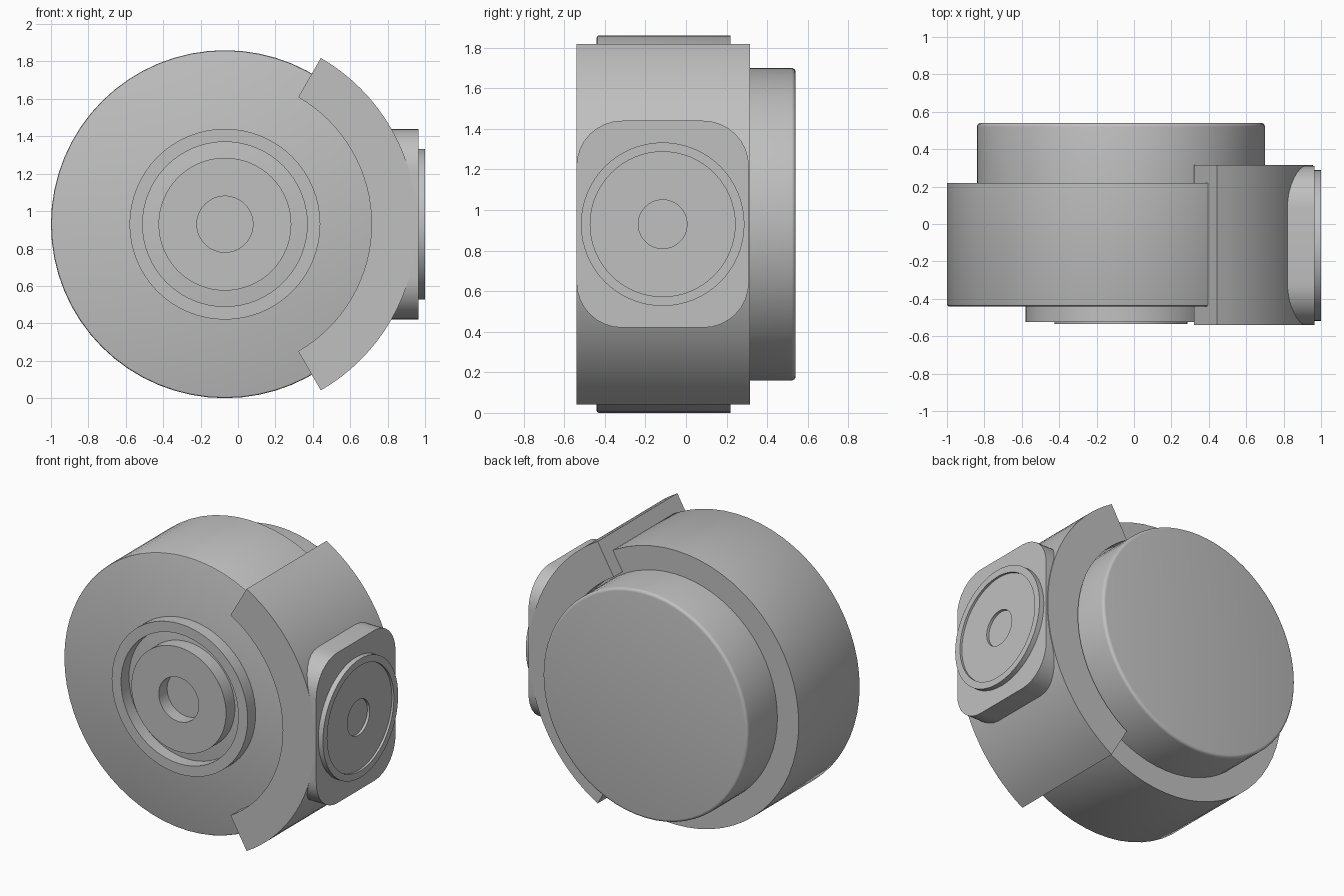
import bpy
import bmesh
from math import sin, cos, pi, radians
from mathutils import Matrix, Vector

cube = bpy.data.objects.get("Cube")
if cube:
    bpy.data.objects.remove(cube, do_unlink=True)

grey = bpy.data.materials.new("plain_grey")
grey.use_nodes = True
colour = (0.53, 0.53, 0.53, 1)
grey.diffuse_color = colour
grey.node_tree.nodes["Principled BSDF"].inputs["Base Color"].default_value = colour

CX, CZ = -0.07, 0.93      # drum axis
PAD_Y = -0.115            # side pad centre


def finish(name, bm):
    bmesh.ops.remove_doubles(bm, verts=bm.verts, dist=1e-5)
    bmesh.ops.recalc_face_normals(bm, faces=bm.faces)
    mesh = bpy.data.meshes.new(name)
    bm.to_mesh(mesh)
    bm.free()
    mesh.materials.append(grey)
    obj = bpy.data.objects.new(name, mesh)
    bpy.context.collection.objects.link(obj)
    bpy.ops.object.select_all(action="DESELECT")
    obj.select_set(True)
    bpy.context.view_layer.objects.active = obj
    bpy.ops.object.shade_smooth_by_angle(angle=radians(30))
    return obj


def lathe(name, profile, axis, centre, sides=64):
    """Spin (radius, position) points around the x or y axis."""
    bm = bmesh.new()
    if axis == "y":
        pts = [Vector((r, p, 0)) for r, p in profile]
        spin = Vector((0, 1, 0))
    else:
        pts = [Vector((p, r, 0)) for r, p in profile]
        spin = Vector((1, 0, 0))
    verts = [bm.verts.new(p) for p in pts]
    edges = [bm.edges.new(pair) for pair in zip(verts, verts[1:])]
    bmesh.ops.spin(bm, geom=verts + edges, cent=(0, 0, 0), axis=spin,
                   angle=2 * pi, steps=sides, use_merge=True)
    bm.transform(Matrix.Translation(centre))
    return finish(name, bm)


def prism(name, outline, offset):
    """Extrude a closed outline."""
    bm = bmesh.new()
    face = bm.faces.new([bm.verts.new(p) for p in outline])
    result = bmesh.ops.extrude_face_region(bm, geom=[face], use_keep_orig=True)
    moved = [g for g in result["geom"] if isinstance(g, bmesh.types.BMVert)]
    bmesh.ops.translate(bm, verts=moved, vec=offset)
    return finish(name, bm)


axis_centre = (CX, 0, CZ)

# Main drum with a slightly softened front edge
lathe("main_drum", [(0, -0.44), (0.92, -0.44), (0.927, -0.437),
                    (0.93, -0.43), (0.93, 0.22), (0, 0.22)], "y", axis_centre)

# Rear cap with a rounded rim
rim = [(0.75 + 0.02 * cos(a), 0.52 + 0.02 * sin(a))
       for a in [i * pi / 8 for i in range(5)]]
lathe("rear_cap", [(0, 0.2), (0.77, 0.2)] + rim + [(0, 0.54)], "y", axis_centre)

# Front boss: raised rim, groove, and hub disc with a blind hole
lathe("front_boss_rim", [(0.44, -0.43), (0.44, -0.525), (0.51, -0.525),
                         (0.51, -0.43), (0.44, -0.43)], "y", axis_centre)
lathe("front_hub", [(0, -0.445), (0.15, -0.445), (0.15, -0.535),
                    (0.355, -0.535), (0.355, -0.43), (0, -0.43)], "y", axis_centre)

# Curved bracket clasping one side of the drum
angles = [radians(-60 + 120 * i / 32) for i in range(33)]
arc = [(1.026, a) for a in angles] + [(0.784, a) for a in reversed(angles)]
prism("side_bracket", [(CX + r * cos(a), -0.54, CZ + r * sin(a)) for r, a in arc],
      (0, 0.855, 0))

# Mounting pad with rounded corners
half_y, half_z, corner = 0.425, 0.51, 0.225
outline = []
for quarter, (sy, sz) in enumerate([(1, 1), (-1, 1), (-1, -1), (1, -1)]):
    for i in range(9):
        a = (quarter + i / 8) * pi / 2
        outline.append((0.8, PAD_Y + sy * (half_y - corner) + corner * cos(a),
                        CZ + sz * (half_z - corner) + corner * sin(a)))
prism("side_pad", outline, (0.165, 0, 0))

# Round port on the pad: rim, shallow recess and blind hole
lathe("side_port", [(0, 0.967), (0.12, 0.967), (0.12, 0.985), (0.357, 0.985),
                    (0.357, 1.0), (0.403, 1.0), (0.403, 0.95), (0, 0.95)],
      "x", (0, PAD_Y, CZ))
